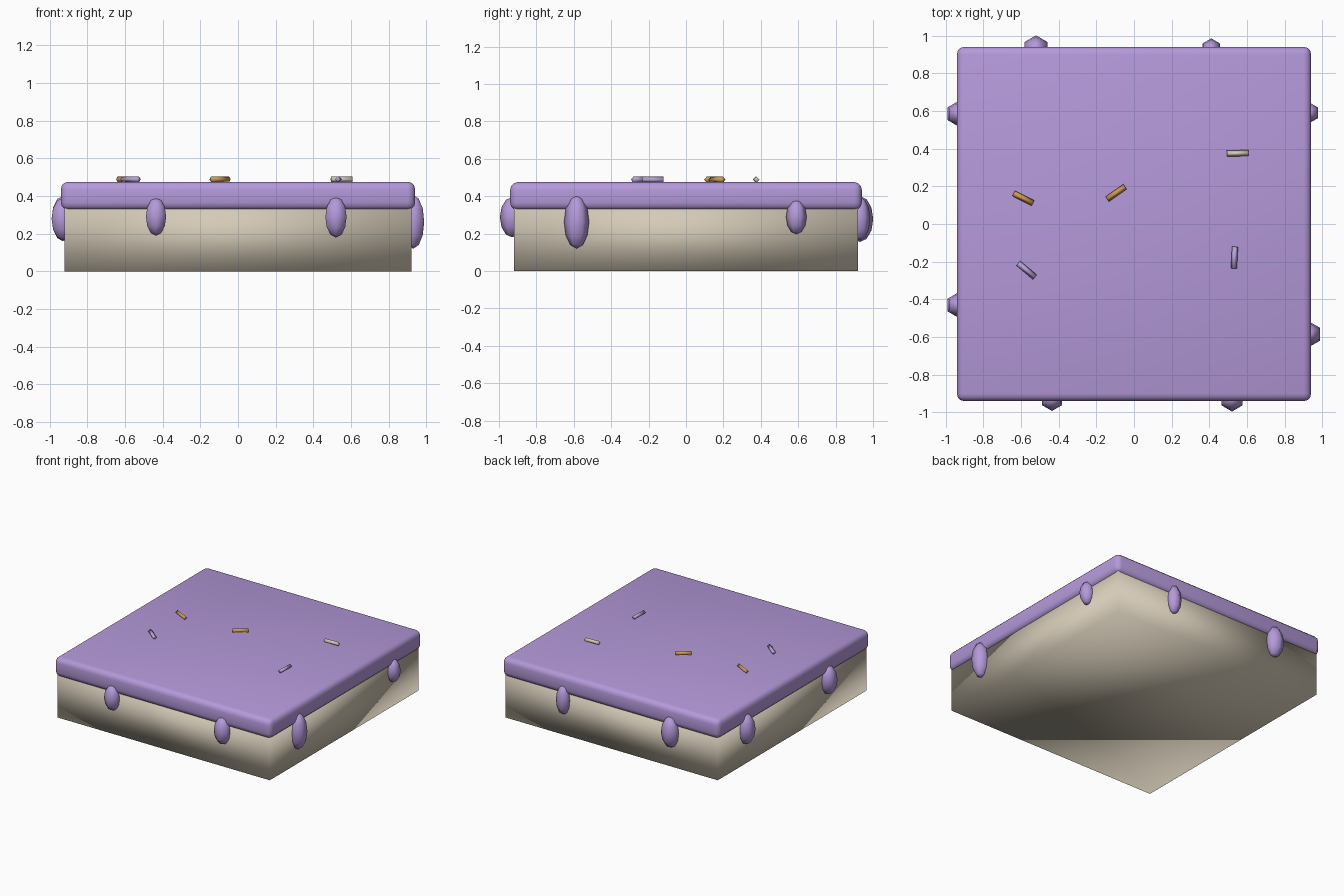
import bpy
import bmesh
from math import radians
from mathutils import Matrix

if "Cube" in bpy.data.objects:
    bpy.data.objects.remove(bpy.data.objects["Cube"], do_unlink=True)


def material(name, rgb):
    m = bpy.data.materials.new(name)
    m.use_nodes = True
    m.diffuse_color = (*rgb, 1)
    m.node_tree.nodes["Principled BSDF"].inputs["Base Color"].default_value = (*rgb, 1)
    return m


purple = material("purple icing", (0.46, 0.32, 0.70))
cream = material("cream cake", (0.66, 0.59, 0.47))
orange = material("orange sugar", (0.64, 0.33, 0.08))
lilac = material("lilac sugar", (0.48, 0.37, 0.70))


def add_object(name, bm, mat):
    """Turn a bmesh into a smooth-shaded object."""
    mesh = bpy.data.meshes.new(name)
    for f in bm.faces:
        f.smooth = True
    bm.to_mesh(mesh)
    bm.free()
    mesh.materials.append(mat)
    ob = bpy.data.objects.new(name, mesh)
    bpy.context.collection.objects.link(ob)
    return ob


def block(name, half, bottom, top, mat):
    bm = bmesh.new()
    bmesh.ops.create_cube(bm, size=1, matrix=Matrix.Translation((0, 0, (bottom + top) / 2))
                          @ Matrix.Diagonal((2 * half, 2 * half, top - bottom, 1)))
    return add_object(name, bm, mat)


# Cake slab with fully smoothed corners
block("cake_body", 0.92, 0, 0.37, cream)

# Rounded icing sheet
icing = block("icing", 0.94, 0.325, 0.475, purple)
bevel = icing.modifiers.new("rounding", "BEVEL")
bevel.width = 0.04
bevel.segments = 3

# Icing drips: x, y, radius, bottom, top
EDGE = 0.93
drips = [
    (-0.435, -EDGE, 0.062, 0.19, 0.39), (0.52, -EDGE, 0.065, 0.18, 0.395),
    (EDGE, -0.585, 0.067, 0.12, 0.405), (EDGE, 0.59, 0.055, 0.197, 0.38),
    (0.41, EDGE, 0.055, 0.165, 0.395), (-0.52, EDGE, 0.071, 0.155, 0.40),
    (-EDGE, 0.585, 0.068, 0.16, 0.40), (-EDGE, -0.43, 0.068, 0.165, 0.39),
]
for i, (x, y, r, low, high) in enumerate(drips):
    bm = bmesh.new()
    bmesh.ops.create_uvsphere(bm, u_segments=6, v_segments=6, radius=1,
                              matrix=Matrix.Translation((x, y, (low + high) / 2))
                              @ Matrix.Diagonal((r, r, (high - low) / 2, 1)))
    add_object(f"icing_drip_{i + 1}", bm, purple)

# Four-sided sprinkles: x, y, angle, colour
sprinkles = [
    (-0.588, 0.137, -27, orange), (-0.095, 0.165, 35, orange),
    (0.55, 0.375, 2, cream), (-0.57, -0.245, -40, lilac), (0.533, -0.178, 87, lilac),
]
for i, (x, y, angle, mat) in enumerate(sprinkles):
    bm = bmesh.new()
    bmesh.ops.create_cone(bm, cap_ends=True, segments=4, radius1=0.016, radius2=0.016, depth=0.115,
                          matrix=Matrix.Translation((x, y, 0.488))
                          @ Matrix.Rotation(radians(angle), 4, "Z")
                          @ Matrix.Rotation(radians(90), 4, "Y"))
    add_object(f"sprinkle_{i + 1}", bm, mat)
